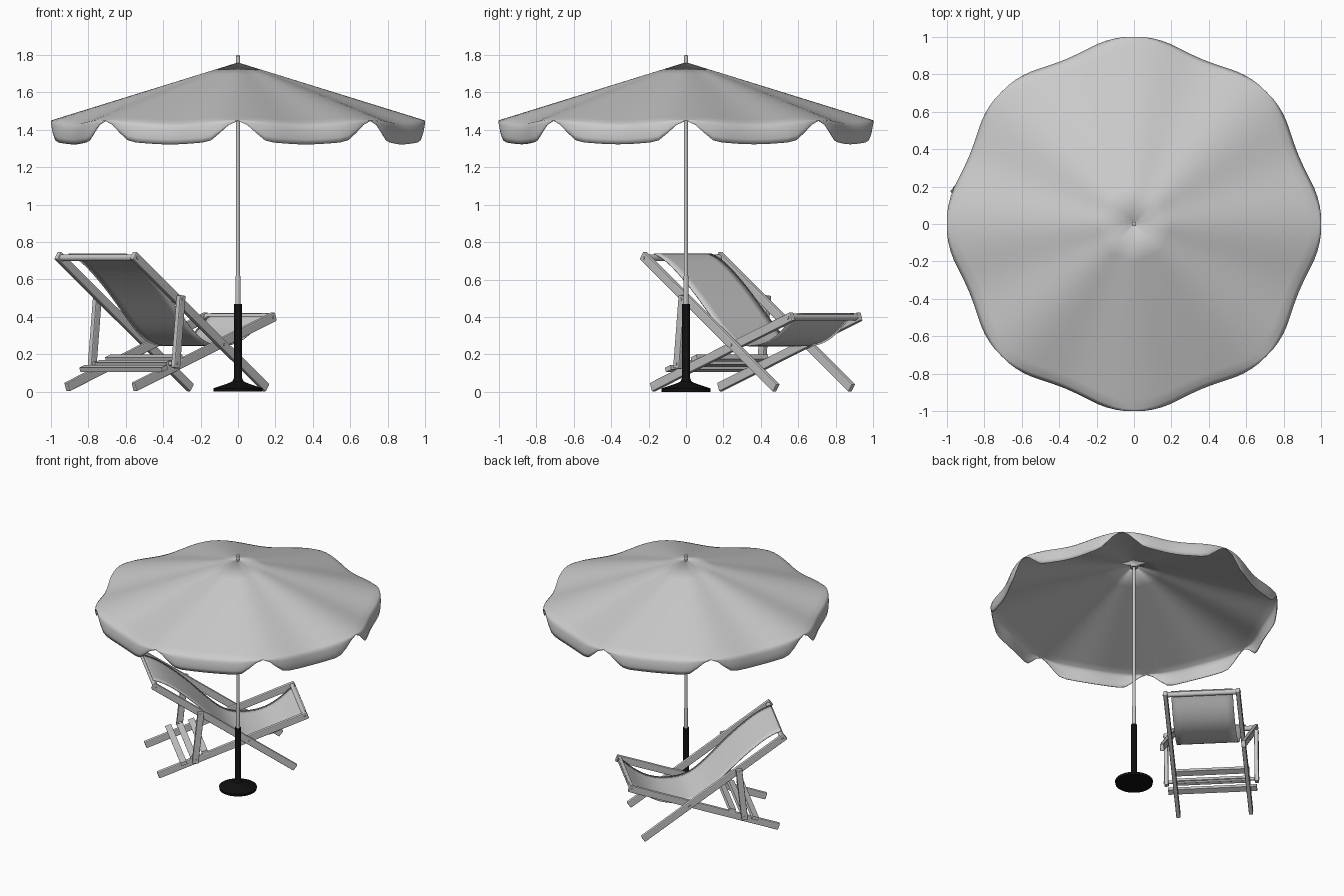
import bpy, bmesh
from math import sin, cos, pi, atan2, radians
from mathutils import Matrix, Vector

cube = bpy.data.objects.get("Cube")
if cube:
    bpy.data.objects.remove(cube, do_unlink=True)


def material(name, value):
    m = bpy.data.materials.new(name)
    m.use_nodes = True
    colour = (value, value, value, 1)
    m.diffuse_color = colour
    m.node_tree.nodes["Principled BSDF"].inputs["Base Color"].default_value = colour
    return m


CLOTH = material("pale grey cloth", 0.6)
FRAME = material("grey frame", 0.58)
BLACK = material("black base", 0.005)

# Chair space: x across, y towards the foot end, turned to face a corner
CHAIR = Matrix.Rotation(radians(-45), 4, 'Z') @ Matrix.Translation((-0.52, 0, 0))


def finish(name, bm, mat, matrix=Matrix(), smooth=None):
    bmesh.ops.recalc_face_normals(bm, faces=bm.faces)
    mesh = bpy.data.meshes.new(name)
    bm.to_mesh(mesh)
    bm.free()
    mesh.materials.append(mat)
    obj = bpy.data.objects.new(name, mesh)
    bpy.context.collection.objects.link(obj)
    obj.matrix_world = matrix
    if smooth:
        bpy.ops.object.select_all(action='DESELECT')
        obj.select_set(True)
        bpy.context.view_layer.objects.active = obj
        bpy.ops.object.shade_smooth_by_angle(angle=radians(smooth))
    return obj


def beam(name, x, start, end, width, thick):
    """Bevelled board in the chair's y-z plane."""
    a, b = Vector((x, *start)), Vector((x, *end))
    d = b - a
    bm = bmesh.new()
    bmesh.ops.create_cube(bm, size=1)
    bmesh.ops.scale(bm, vec=(thick, width, d.length), verts=bm.verts)
    turn = Matrix.Rotation(atan2(-d.y, d.z), 4, 'X')
    obj = finish(name, bm, FRAME, CHAIR @ Matrix.Translation((a + b) / 2) @ turn)
    bevel = obj.modifiers.new("rounded edges", 'BEVEL')
    bevel.width = 0.006
    bevel.segments = 2


def rod(name, x, y, z, radius, length):
    """Round bar lying across the chair."""
    bm = bmesh.new()
    bmesh.ops.create_cone(bm, cap_ends=True, segments=16, radius1=radius,
                          radius2=radius, depth=length)
    place = Matrix.Translation((x, y, z)) @ Matrix.Rotation(pi / 2, 4, 'Y')
    finish(name, bm, FRAME, CHAIR @ place, 40)


def lathe(name, profile, mat, segments=32):
    bm = bmesh.new()
    verts = [bm.verts.new((r, 0, z)) for r, z in profile]
    edges = [bm.edges.new(pair) for pair in zip(verts, verts[1:])]
    bmesh.ops.spin(bm, geom=verts + edges, cent=(0, 0, 0), axis=(0, 0, 1),
                   angle=2 * pi, steps=segments)
    bmesh.ops.remove_doubles(bm, verts=bm.verts, dist=0.0001)
    return finish(name, bm, mat, smooth=35)


# Parasol stand and pole
lathe("parasol_base", [(0, 0), (0.13, 0), (0.132, 0.018), (0.06, 0.042),
                       (0.03, 0.055), (0.021, 0.075), (0.021, 0.47), (0, 0.47)], BLACK)
lathe("parasol_pole", [(0, 0.46), (0.014, 0.46), (0.014, 0.6), (0.012, 0.62),
                       (0.012, 1.795), (0, 1.8)], FRAME, 20)
lathe("canopy_hub", [(0.012, 1.735), (0.025, 1.735), (0.025, 1.748),
                     (0.012, 1.748)], FRAME, 20)

# Canopy: eight panels with a scalloped valance
PER_PANEL = 16
COUNT = 8 * PER_PANEL


def canopy_ring(t, s):
    """t runs from apex to rim, s runs down the valance."""
    for i in range(COUNT):
        angle = 2 * pi * i / COUNT
        f = (i % PER_PANEL) / PER_PANEL
        slack = sin(pi * f) ** 2
        a = min(1, 2 * min(f, 1 - f) / 0.45)
        drop = 0.003 + 0.105 * a * a * (3 - 2 * a)
        flare = 0.012 * sin(pi * s * 0.8) * a
        r = t * (1 - 0.058 * slack) + flare
        z = 1.76 - 0.31 * t - 0.02 * slack * t * t - drop * s
        yield (r * cos(angle), r * sin(angle), z)


bm = bmesh.new()
steps = [(t, 0) for t in (0.012, 0.2, 0.4, 0.6, 0.8, 0.94, 0.99)]
steps += [(1, s) for s in (0.08, 0.25, 0.5, 0.75, 1)]
rings = [[bm.verts.new(p) for p in canopy_ring(t, s)] for t, s in steps]
for upper, lower in zip(rings, rings[1:]):
    for i in range(COUNT):
        j = (i + 1) % COUNT
        bm.faces.new((upper[i], lower[i], lower[j], upper[j]))
canopy = finish("canopy", bm, CLOTH, smooth=80)
solid = canopy.modifiers.new("cloth thickness", 'SOLIDIFY')
solid.thickness = 0.004

# Chair side frames, mirrored
for side, label in ((1, "right"), (-1, "left")):
    beam("back_rail_" + label, side * 0.285, (-0.56, 0.73), (0.447, 0.02), 0.05, 0.029)
    beam("seat_rail_" + label, side * 0.254, (-0.52, 0.025), (0.54, 0.403), 0.05, 0.029)
    beam("prop_leg_" + label, side * 0.316, (-0.226, 0.515), (-0.268, 0.125), 0.045, 0.029)
    # Bolts at the joints and rail ends
    for joint, x, y, z in (("pivot", 0.285, 0.118, 0.251), ("prop", 0.316, -0.228, 0.495),
                           ("top", 0.285, -0.54, 0.716), ("foot", 0.254, 0.52, 0.396),
                           ("base", 0.316, -0.264, 0.15)):
        rod(f"{joint}_bolt_{label}", side * x, y, z, 0.008, 0.038)

# Cross bars
rod("top_bar", 0, -0.54, 0.716, 0.018, 0.56)
rod("foot_bar", 0, 0.52, 0.4, 0.018, 0.5)
rod("prop_bar", 0, -0.264, 0.15, 0.012, 0.63)

# Rest slats lying on the seat rails
bm = bmesh.new()
for y, width in ((-0.345, 0.62), (-0.27, 0.54), (-0.19, 0.54)):
    z = 0.25 + 0.357 * (y - 0.118) + 0.04
    place = Matrix.Translation((0, y, z)) @ Matrix.Rotation(radians(19.6), 4, 'X')
    bmesh.ops.create_cube(bm, size=1,
                          matrix=place @ Matrix.Diagonal((width, 0.045, 0.024, 1)))
finish("rest_slats", bm, FRAME, CHAIR)

# Hanging fabric seat
sling = [(-0.545, 0.737), (-0.5, 0.722), (-0.43, 0.685), (-0.32, 0.6), (-0.2, 0.49),
         (-0.09, 0.375), (0, 0.293), (0.09, 0.25), (0.2, 0.243), (0.32, 0.262),
         (0.43, 0.33), (0.5, 0.4), (0.535, 0.418)]
bm = bmesh.new()
rows = [[bm.verts.new((x, y, z)) for x in (-0.215, 0, 0.215)] for y, z in sling]
for a, b in zip(rows, rows[1:]):
    for i in range(2):
        bm.faces.new((a[i], a[i + 1], b[i + 1], b[i]))
fabric = finish("seat_fabric", bm, CLOTH, CHAIR, 80)
sub = fabric.modifiers.new("soft curve", 'SUBSURF')
sub.levels = sub.render_levels = 2
sub.boundary_smooth = 'PRESERVE_CORNERS'
solid = fabric.modifiers.new("cloth thickness", 'SOLIDIFY')
solid.thickness = 0.006
solid.offset = 0
